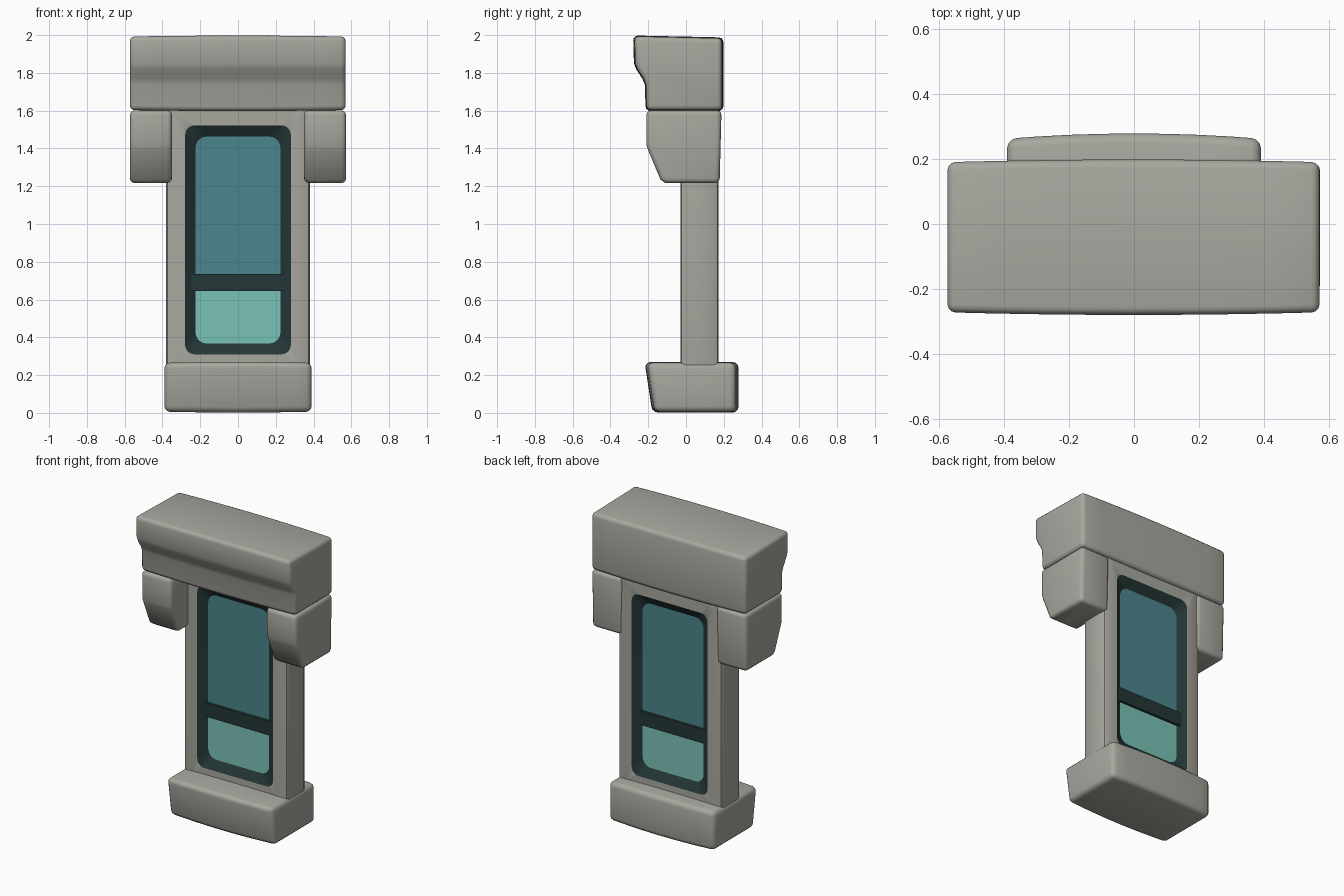
import bpy, bmesh, math

if "Cube" in bpy.data.objects:
    bpy.data.objects.remove(bpy.data.objects["Cube"])


def mat(name, rgb):
    lin = [((c / 255 + 0.055) / 1.055) ** 2.4 for c in rgb]
    m = bpy.data.materials.new(name)
    m.diffuse_color = (*lin, 1)
    m.use_nodes = True
    m.node_tree.nodes["Principled BSDF"].inputs["Base Color"].default_value = m.diffuse_color
    return m


STONE = mat("grey stone", (168, 167, 159))
DARK = mat("dark trim", (36, 54, 54))
TEAL = mat("teal glass", (75, 134, 140))
MINT = mat("mint glass", (122, 194, 182))


def finish(bm, name, mats, angle=35):
    bmesh.ops.recalc_face_normals(bm, faces=bm.faces[:])
    me = bpy.data.meshes.new(name)
    bm.to_mesh(me)
    bm.free()
    ob = bpy.data.objects.new(name, me)
    bpy.context.collection.objects.link(ob)
    for m in mats:
        me.materials.append(m)
    bpy.ops.object.select_all(action='DESELECT')
    ob.select_set(True)
    bpy.context.view_layer.objects.active = ob
    bpy.ops.object.shade_smooth_by_angle(angle=math.radians(angle))
    return ob


def block(name, profile, x0, x1, bow_y=0.0, bow_z=0.0, n=8, bevel=0.025):
    """Side profile (y, z) swept along x, bulging mid-length, with soft edges."""
    bm = bmesh.new()
    ys, zs = zip(*profile)
    yc, zc = (min(ys) + max(ys)) / 2, (min(zs) + max(zs)) / 2
    hy, hz = max(ys) - yc, max(zs) - zc
    rings = []
    for i in range(n + 1):
        t = 2 * i / n - 1
        k = 1 - t * t
        rings.append([bm.verts.new((x0 + (x1 - x0) * i / n,
                                    y + bow_y * k * (y - yc) / hy,
                                    z + bow_z * k * (z - zc) / hz)) for y, z in profile])
    m = len(profile)
    for a, b in zip(rings, rings[1:]):
        for j in range(m):
            bm.faces.new((a[j], a[(j + 1) % m], b[(j + 1) % m], b[j]))
    bm.faces.new(rings[0])
    bm.faces.new(rings[-1])
    bmesh.ops.recalc_face_normals(bm, faces=bm.faces[:])
    sharp = [e for e in bm.edges if e.calc_face_angle(0) > math.radians(38)]
    bmesh.ops.bevel(bm, geom=sharp, offset=bevel, segments=3, profile=0.5,
                    affect='EDGES', clamp_overlap=True)
    return finish(bm, name, [STONE])


# Lintel with an overhanging front lip
block("lintel", [(-0.272, 1.993), (-0.268, 1.85), (-0.257, 1.82), (-0.225, 1.77),
                 (-0.212, 1.74), (-0.208, 1.603), (0.19, 1.603), (0.19, 1.983)],
      -0.573, 0.57, bow_y=0.008, bow_z=0.005)

# Corner brackets under the lintel
for side, s in (("left", -1), ("right", 1)):
    a, b = sorted((s * 0.35, s * 0.572))
    block(side + "_bracket", [(-0.21, 1.602), (-0.21, 1.42), (-0.20, 1.39), (-0.135, 1.235),
                              (-0.11, 1.217), (0.178, 1.217), (0.188, 1.602)], a, b, n=2)

# Base plinth with a raked front
block("base", [(-0.203, 0.265), (-0.165, 0.006), (0.262, 0.006), (0.262, 0.265)],
      -0.39, 0.39, bow_y=0.016, bow_z=0.004, bevel=0.03)


def loop(hx, z0, z1, r, seg=5):
    """Rounded rectangle in x, z, counter-clockwise from the lower right corner."""
    pts = []
    for q, (cx, cz) in enumerate(((hx - r, z0 + r), (hx - r, z1 - r),
                                  (r - hx, z1 - r), (r - hx, z0 + r))):
        for i in range(seg + 1):
            a = math.radians(-90 + 90 * q + 90 * i / seg)
            pts.append((cx + r * math.cos(a), cz + r * math.sin(a)))
    return pts


# Door frame: dark sloped reveals on both faces, soft outer edges
YF, YB, DEEP = -0.03, 0.173, 0.037
glass = loop(0.225, 0.367, 1.463, 0.06)
opening = loop(0.28, 0.31, 1.522, 0.05)
inner = loop(0.358, 0.20, 1.64, 0.02)
mid = loop(0.374, 0.19, 1.65, 0.02)
outer = loop(0.382, 0.18, 1.66, 0.02)
stack = [(glass, YF + DEEP), (opening, YF), (inner, YF), (mid, YF + 0.007), (outer, YF + 0.025),
         (outer, YB - 0.025), (mid, YB - 0.007), (inner, YB), (opening, YB), (glass, YB - DEEP)]
bm = bmesh.new()
rings = [[bm.verts.new((x, y, z)) for x, z in pts] for pts, y in stack]
for k, (a, b) in enumerate(zip(rings, rings[1:] + rings[:1])):
    for j in range(len(a)):
        n = (j + 1) % len(a)
        f = bm.faces.new((a[j], a[n], b[n], b[j]))
        f.material_index = 1 if k in (0, 8, 9) else 0
finish(bm, "door_frame", [STONE, DARK], 25)


# Glass panes, one solid slab each, visible front and back
def pane(name, pts, material):
    bm = bmesh.new()
    f, b = [[bm.verts.new((x, y, z)) for x, z in pts] for y in (YF + DEEP, YB - DEEP)]
    bm.faces.new(f)
    bm.faces.new(b)
    for j in range(len(pts)):
        n = (j + 1) % len(pts)
        bm.faces.new((f[j], f[n], b[n], b[j]))
    finish(bm, name, [material])


pane("upper_pane", [p for p in glass if p[1] > 0.7] + [(-0.225, 0.69), (0.225, 0.69)], TEAL)
low = [p for p in glass if p[1] < 0.7]
pane("lower_pane", low[:6] + [(0.225, 0.69), (-0.225, 0.69)] + low[6:], MINT)

# Cross bar between the panes
bm = bmesh.new()
bmesh.ops.create_cube(bm, size=1)
for v in bm.verts:
    v.co = (v.co.x * 0.50, (YF + YB) / 2 + v.co.y * (YB - YF - 2 * DEEP + 0.034), 0.69 + v.co.z * 0.092)
finish(bm, "cross_bar", [DARK])
